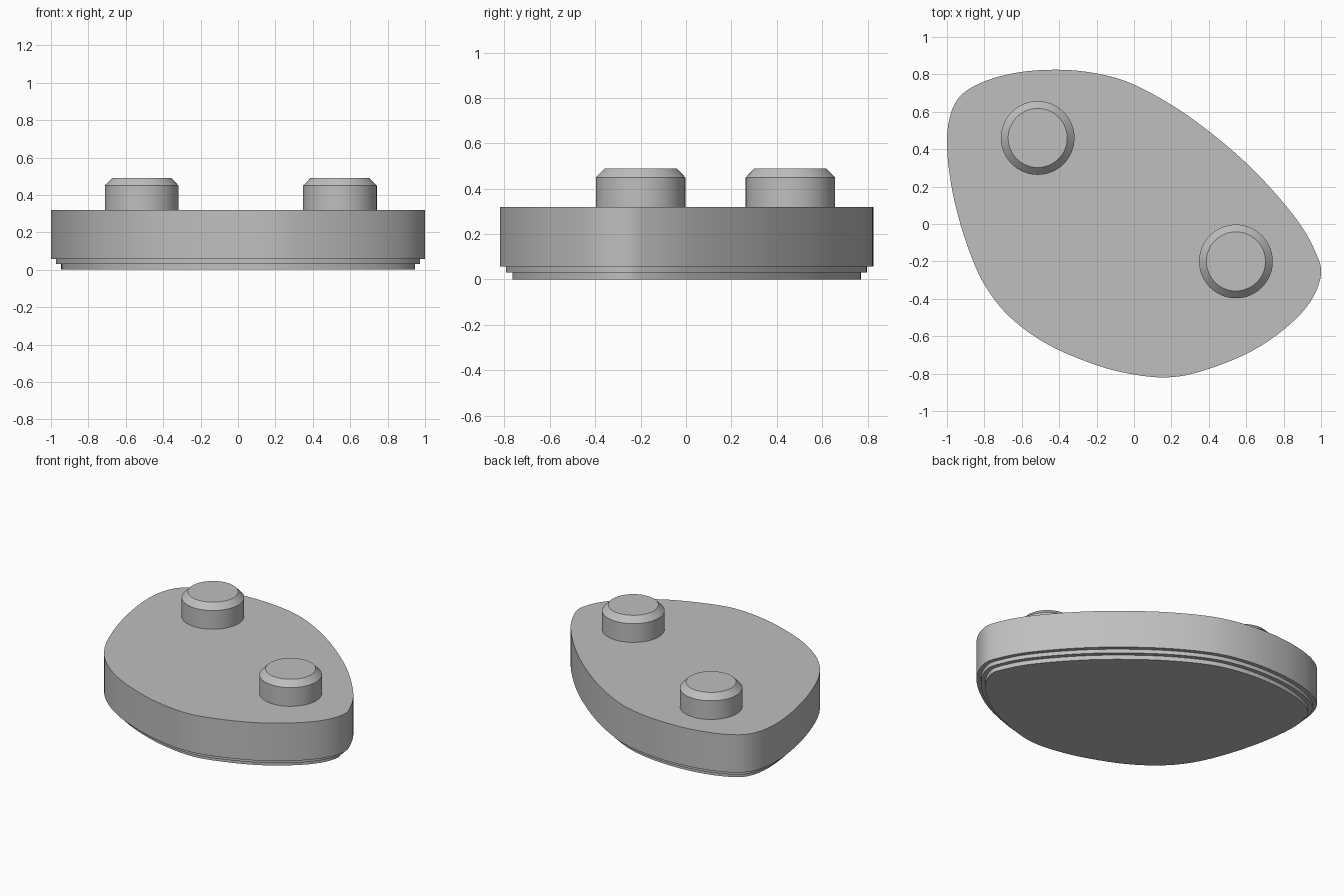
import bpy, bmesh, math
from mathutils import Vector

old = bpy.data.objects.get("Cube")
if old:
    bpy.data.objects.remove(old, do_unlink=True)

grey = bpy.data.materials.new("plain grey")
grey.use_nodes = True
COLOUR = (0.52, 0.52, 0.52, 1)
grey.diffuse_color = COLOUR
for node in grey.node_tree.nodes:
    if node.type == 'BSDF_PRINCIPLED':
        node.inputs["Base Color"].default_value = COLOUR

# Plan outline of the plate, counter-clockwise from the right-hand tip
KEYS = [(1.0, -.27), (.97, -.15), (.88, .01), (.7, .225), (.5, .415), (.25, .605),
        (0, .745), (-.2, .805), (-.42, .825), (-.65, .805), (-.85, .74),
        (-.96, .64), (-1.0, .45), (-.97, .17), (-.89, -.12), (-.79, -.34),
        (-.65, -.51), (-.45, -.65), (-.2, -.755), (0, -.805), (.18, -.82),
        (.35, -.79), (.6, -.695), (.8, -.565), (.94, -.42)]


def smooth_loop(keys, steps=5):
    """Closed Catmull-Rom curve through the key points."""
    p = [Vector(k) for k in keys]
    n, out = len(p), []
    for i in range(n):
        a, b, c, d = (p[(i + k) % n] for k in (-1, 0, 1, 2))
        for s in range(steps):
            t = s / steps
            out.append(b + (c - a) * t / 2
                       + (a - b * 2.5 + c * 2 - d / 2) * t ** 2
                       + (b * 3 - a - c * 3 + d) * t ** 3 / 2)
    return out


def inset(loop, dist):
    """Move every point inwards along the curve normal."""
    out = []
    for i, p in enumerate(loop):
        tangent = (loop[(i + 1) % len(loop)] - loop[i - 1]).normalized()
        out.append(p + Vector((-tangent.y, tangent.x)) * dist)
    return out


def stack(name, loop, levels):
    """Solid made of (inset, height) rings of one outline, capped at both ends."""
    bm = bmesh.new()
    rings = [[bm.verts.new((p.x, p.y, z)) for p in inset(loop, d)] for d, z in levels]
    n = len(loop)
    for low, high in zip(rings, rings[1:]):
        for i in range(n):
            j = (i + 1) % n
            bm.faces.new((low[i], low[j], high[j], high[i]))
    bm.faces.new(rings[0][::-1])
    bm.faces.new(rings[-1])
    bmesh.ops.recalc_face_normals(bm, faces=bm.faces)
    mesh = bpy.data.meshes.new(name)
    bm.to_mesh(mesh)
    bm.free()
    mesh.materials.append(grey)
    obj = bpy.data.objects.new(name, mesh)
    bpy.context.collection.objects.link(obj)
    bpy.ops.object.select_all(action='DESELECT')
    obj.select_set(True)
    bpy.context.view_layer.objects.active = obj
    bpy.ops.object.shade_smooth_by_angle(angle=math.radians(30))
    return obj


# Plate with two stepped ledges underneath
stack("base_plate", smooth_loop(KEYS),
      [(.055, 0), (.055, .03), (.027, .03), (.027, .057), (0, .057), (0, .32)])

# Two round chamfered studs
for name, x, y in (("left_stud", .545, -.2), ("right_stud", -.515, .46)):
    angles = [math.tau * i / 64 for i in range(64)]
    circle = [Vector((x + .197 * math.cos(a), y + .197 * math.sin(a))) for a in angles]
    stack(name, circle, [(0, .31), (0, .45), (.039, .49)])
